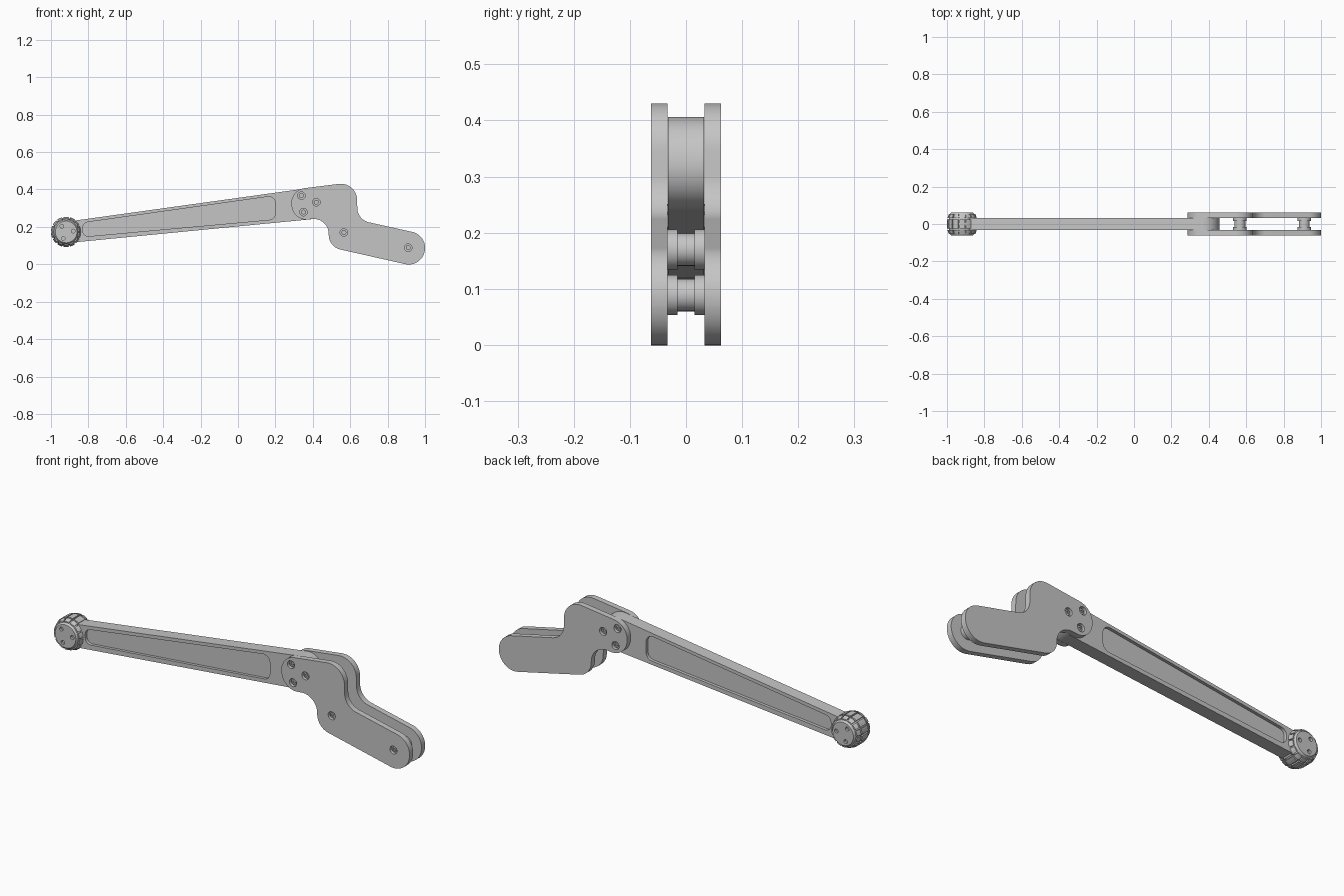
import bpy, bmesh, math
from mathutils import Vector

if "Cube" in bpy.data.objects:
    bpy.data.objects.remove(bpy.data.objects["Cube"], do_unlink=True)

grey = bpy.data.materials.new("machined_grey")
grey.use_nodes = True
colour = (0.56, 0.56, 0.56, 1)
grey.diffuse_color = colour
grey.node_tree.nodes["Principled BSDF"].inputs["Base Color"].default_value = colour


def finish(name, bm):
    bmesh.ops.recalc_face_normals(bm, faces=bm.faces)
    mesh = bpy.data.meshes.new(name)
    bm.to_mesh(mesh)
    bm.free()
    mesh.materials.append(grey)
    ob = bpy.data.objects.new(name, mesh)
    bpy.context.collection.objects.link(ob)
    return ob


def smooth(ob):
    bpy.ops.object.select_all(action='DESELECT')
    ob.select_set(True)
    bpy.context.view_layer.objects.active = ob
    bpy.ops.object.shade_smooth_by_angle(angle=math.radians(30))


def rounded(corners, steps=12):
    """Outline in x, z from (x, z, radius) corners, each replaced by an arc."""
    pts = []
    for i, (x, z, r) in enumerate(corners):
        p = Vector((x, z))
        a = (Vector(corners[i - 1][:2]) - p).normalized()
        b = (Vector(corners[(i + 1) % len(corners)][:2]) - p).normalized()
        half = a.angle(b) / 2
        centre = p + (a + b).normalized() * r / math.sin(half)
        start = p + a * r / math.tan(half) - centre
        end = p + b * r / math.tan(half) - centre
        sweep = math.pi - 2 * half
        for k in range(steps + 1):
            t = k / steps
            pts.append(centre + (start * math.sin((1 - t) * sweep)
                                 + end * math.sin(t * sweep)) / math.sin(sweep))
    return pts


def circle(x, z, r, n=28):
    return [(x + r * math.cos(math.tau * k / n), z + r * math.sin(math.tau * k / n))
            for k in range(n)]


def add_prism(bm, outline, y0, y1):
    near = [bm.verts.new((x, y0, z)) for x, z in outline]
    far = [bm.verts.new((x, y1, z)) for x, z in outline]
    bm.faces.new(near)
    bm.faces.new(far)
    for i in range(len(near)):
        j = (i + 1) % len(near)
        bm.faces.new((near[i], near[j], far[j], far[i]))


def prisms(name, parts):
    bm = bmesh.new()
    for part in parts:
        add_prism(bm, *part)
    return finish(name, bm)


def cut(ob, parts):
    cutter = prisms("cutter", parts)
    cutter.hide_render = True
    mod = ob.modifiers.new("cut", 'BOOLEAN')
    mod.operation, mod.solver, mod.object = 'DIFFERENCE', 'EXACT', cutter
    bpy.context.view_layer.objects.active = ob
    bpy.ops.object.modifier_apply(modifier=mod.name)
    bpy.data.objects.remove(cutter, do_unlink=True)


# Long tapered arm with a pocket in each side
arm = prisms("arm", [(rounded([(-0.9, 0.23, 0.01), (0.445, 0.417, 0.082),
                               (0.465, 0.248, 0.079), (-0.9, 0.115, 0.01)]), -0.032, 0.032)])
pocket = rounded([(-0.83, 0.222, 0.03), (0.2, 0.367, 0.035),
                  (0.2, 0.241, 0.035), (-0.83, 0.147, 0.03)])
cut(arm, [(pocket, s * 0.017, s * 0.05) for s in (-1, 1)])
smooth(arm)

# Two cranked side plates with recessed screws
crank = rounded([(0.276, 0.397, 0.081), (0.635, 0.442, 0.087), (0.639, 0.238, 0.08),
                 (1.017, 0.154, 0.0865), (0.979, -0.018, 0.0865), (0.485, 0.093, 0.08),
                 (0.485, 0.253, 0.08), (0.296, 0.23, 0.081)])
arm_screws = [(0.339, 0.367), (0.419, 0.332), (0.35, 0.279)]
spacer_spots = [(0.566, 0.17), (0.91, 0.089)]
for side, s, spots in (("front", -1, arm_screws + spacer_spots), ("back", 1, arm_screws)):
    plate = prisms(side + "_plate", [(crank, s * 0.033, s * 0.062)])
    cut(plate, [(circle(x, z, 0.02), s * 0.046, s * 0.08) for x, z in spots])
    smooth(plate)
    screws = prisms(side + "_screws", [(circle(x, z, 0.013), s * 0.044, s * 0.055) for x, z in spots])
    cut(screws, [(circle(x, z, 0.007, 6), s * 0.049, s * 0.07) for x, z in spots])
    smooth(screws)

# Waisted spacers between the plates
for name, (x, z) in zip(("upper_spacer", "lower_spacer"), spacer_spots):
    smooth(prisms(name, [(circle(x, z, 0.029), -0.015, 0.015),
                         (circle(x, z, 0.036), -0.0335, -0.015),
                         (circle(x, z, 0.036), 0.015, 0.0335)]))

# Roller body, turned about the y axis
HUB_X, HUB_Z = -0.919, 0.173


def turned(r, y, angle):
    return (HUB_X + r * math.cos(angle), y, HUB_Z + r * math.sin(angle))


profile = [(0.058, -0.062), (0.065, -0.053), (0.071, -0.03), (0.074, 0),
           (0.071, 0.03), (0.065, 0.053), (0.058, 0.062)]
bm = bmesh.new()
n = 48
rings = [[bm.verts.new(turned(r, y, math.tau * k / n)) for k in range(n)] for r, y in profile]
for a, b in zip(rings, rings[1:]):
    for k in range(n):
        j = (k + 1) % n
        bm.faces.new((a[k], a[j], b[j], b[k]))
bm.faces.new(rings[0])
bm.faces.new(rings[-1])
roller = finish("roller_body", bm)
holes = [(HUB_X + 0.038 * math.cos(a), HUB_Z + 0.038 * math.sin(a))
         for a in (math.radians(d) for d in (7, 127, 247))]
cut(roller, [(circle(x, z, 0.01, 16), s * 0.05, s * 0.08) for x, z in holes for s in (-1, 1)])
smooth(roller)

# Raised tread pads in three rows around the roller
bm = bmesh.new()
count, steps = 14, 4
pitch = math.tau / count
for y0, y1, r0, r1 in ((-0.053, -0.031, 0.071, 0.079), (-0.025, 0.025, 0.081, 0.081),
                       (0.031, 0.053, 0.079, 0.071)):
    for p in range(count):
        loops = []
        for k in range(steps + 1):
            a = pitch * (p + 0.1 + 0.8 * k / steps)
            loops.append([bm.verts.new(turned(r, y, a)) for r, y in
                          ((0.062, y0), (r0, y0), (r1, y1), (0.062, y1))])
        for a, b in zip(loops, loops[1:]):
            for i in range(4):
                j = (i + 1) % 4
                bm.faces.new((a[i], a[j], b[j], b[i]))
        bm.faces.new(loops[0])
        bm.faces.new(loops[-1])
smooth(finish("roller_tread", bm))
